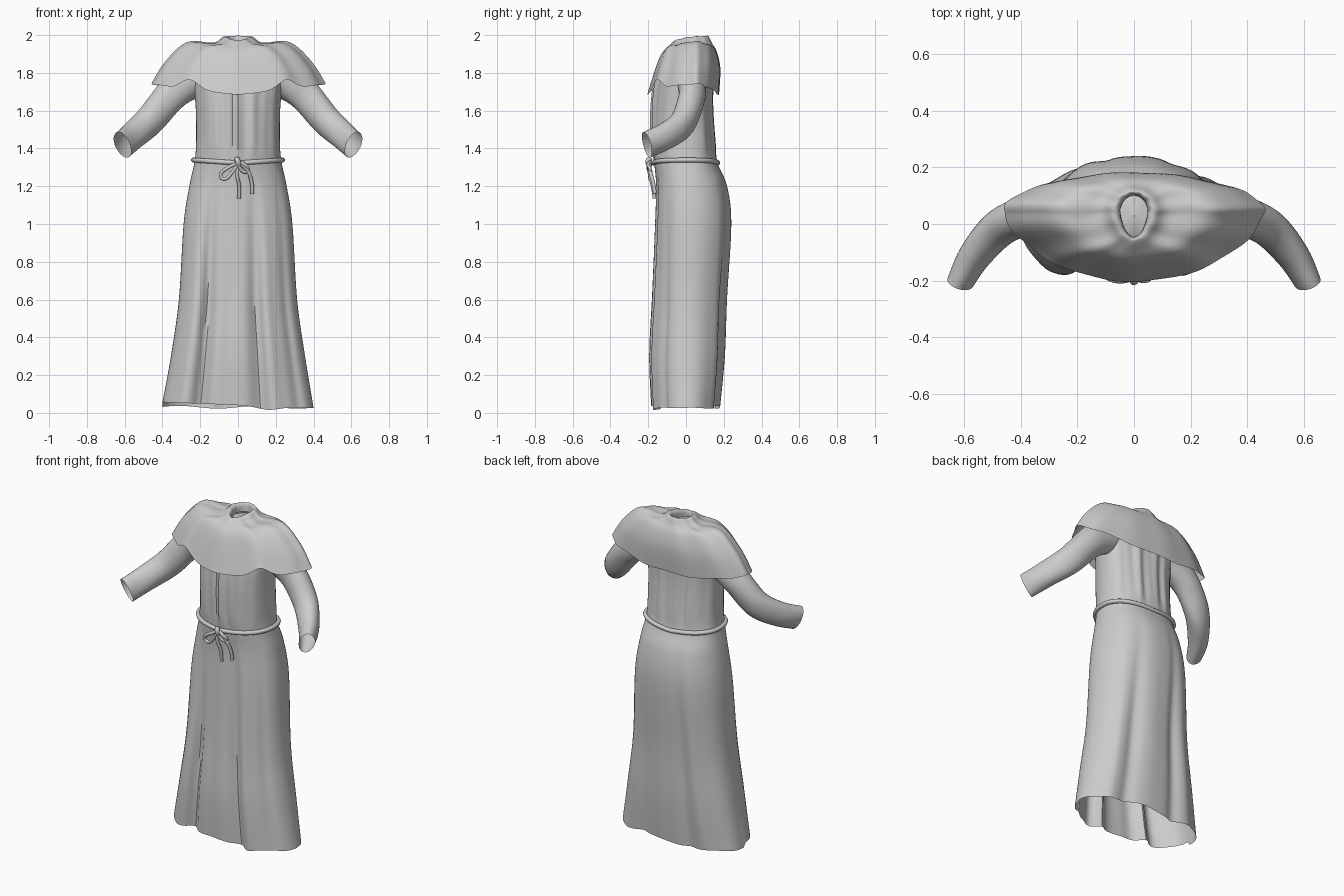
import bpy
from math import sin, cos, pi, exp
from mathutils import Vector

if "Cube" in bpy.data.objects:
    bpy.data.objects.remove(bpy.data.objects["Cube"])


def smooth_rows(rows, n):
    """Catmull-Rom through rows of numbers, n steps per span."""
    out = []
    for i in range(len(rows) - 1):
        p = [rows[max(0, min(len(rows) - 1, i + k))] for k in (-1, 0, 1, 2)]
        for j in range(n):
            t = j / n
            out.append([0.5 * (2 * b + (c - a) * t + (2 * a - 5 * b + 4 * c - d) * t * t
                               + (3 * b - a - 3 * c + d) * t ** 3) for a, b, c, d in zip(*p)])
    return out + [list(rows[-1])]


def loft(name, rings, angle=0.8):
    """Skin closed rings of equal point count into an open tube."""
    n = len(rings[0])
    verts = [v for r in rings for v in r]
    faces = [(i * n + j, i * n + (j + 1) % n, (i + 1) * n + (j + 1) % n, (i + 1) * n + j)
             for i in range(len(rings) - 1) for j in range(n)]
    me = bpy.data.meshes.new(name)
    me.from_pydata(verts, [], faces)
    ob = bpy.data.objects.new(name, me)
    bpy.context.collection.objects.link(ob)
    bpy.context.view_layer.objects.active = ob
    ob.select_set(True)
    bpy.ops.object.shade_smooth_by_angle(angle=angle)
    ob.select_set(False)
    return ob


def bump(x, centre, width):
    return exp(-((x - centre) / width) ** 2)


def spow(v, p):
    return abs(v) ** p * (1 if v >= 0 else -1)


# --- Robe body: z, half width, front y, back y, squareness exponent
BODY = [
    (0.03, 0.400, -0.175, 0.175, 0.74),
    (0.30, 0.355, -0.185, 0.20, 0.75),
    (0.60, 0.313, -0.172, 0.212, 0.78),
    (1.00, 0.288, -0.160, 0.238, 0.84),
    (1.20, 0.258, -0.157, 0.217, 0.88),
    (1.32, 0.232, -0.168, 0.168, 0.88),
    (1.42, 0.222, -0.178, 0.155, 0.88),
    (1.60, 0.223, -0.180, 0.140, 0.88),
    (1.75, 0.235, -0.165, 0.140, 0.9),
    (1.84, 0.230, -0.13, 0.145, 0.9),
    (1.90, 0.170, -0.08, 0.125, 0.9),
    (1.94, 0.055, -0.045, 0.100, 1.0),
]
FRONT_FOLDS = [(-0.74, 0.15, 0.035), (-0.50, 0.09, -0.04), (-0.3, 0.12, 0.010), (0.02, 0.16, 0.010),
               (0.30, 0.10, -0.038), (0.48, 0.10, 0.014), (0.80, 0.07, -0.02)]
BACK_FOLDS = [(-0.62, 0.12, 0.012), (-0.35, 0.10, -0.02), (0.10, 0.15, 0.006),
              (0.48, 0.12, -0.025), (0.75, 0.08, 0.01)]


def body_ring(row, n=128, grow=0.0):
    z, rx, yf, yb, p = row
    low = max(0, min(1, (1.30 - z) / 0.8))
    top = max(0, min(1, (z - 1.33) / 0.1)) * max(0, min(1, (1.85 - z) / 0.1))
    hem = max(0, 1 - z / 0.3)
    ring = []
    for j in range(n):
        a = 2 * pi * j / n
        u, s = spow(cos(a), p), sin(a)
        q = p + (0.22 * low if u > 0 else 0)  # right side of the skirt hangs slimmer
        y = 0.01 + (yb - 0.01 if s > 0 else 0.01 - yf) * spow(s, q)
        folds = FRONT_FOLDS if s < 0 else BACK_FOLDS
        d = low * sum(h * bump(u, c, w) for c, w, h in folds)
        d += top * (0.005 * sin(13 * u + 2 * z) + 0.003 * sin(23 * u))
        if s < 0:
            d += top * (0.010 * bump(u, 0, 0.06) - 0.014 * bump(u, -0.13, 0.07))
        y += (1 if s > 0 else -1) * d * abs(s) ** 0.7
        dz = (-0.018 * u - 0.02 * bump(u, 0.4, 0.2) + 0.012) if s < 0 else 0.008 * sin(6 * u)
        ring.append(((rx + grow) * u, y * (1 + grow * 4), z + hem * dz))
    return ring


body = [body_ring(r) for r in smooth_rows(BODY, 6)]
body.append([(x * 0.02, 0.03 + (y - 0.03) * 0.02, 1.945) for x, y, z in body[-1]])
loft("robe_body", body)

# --- Shoulder cape: half width, front y, back y, side z, front z, back z
CAPE = [
    (0.048, -0.045, 0.100, 1.945, 1.935, 1.945),
    (0.052, -0.050, 0.105, 1.980, 1.965, 1.985),
    (0.075, -0.060, 0.118, 1.992, 1.970, 1.995),
    (0.130, -0.090, 0.138, 1.958, 1.945, 1.955),
    (0.270, -0.130, 0.163, 1.962, 1.900, 1.910),
    (0.385, -0.162, 0.182, 1.860, 1.820, 1.820),
    (0.460, -0.203, 0.175, 1.742, 1.690, 1.682),
]


def cape_ring(row, t, n=112):
    rx, yf, yb, zs, zf, zb = row
    ring = []
    for j in range(n):
        a = 2 * pi * j / n
        c, s = cos(a), sin(a)
        y = 0.045 + (yb - 0.045 if s > 0 else 0.045 - yf) * spow(s, 1.0 if s > 0 else 1.3)
        z = zs * c * c + (zb if s > 0 else zf) * s * s
        if s < 0:  # raised notches where the cape lifts over the arms
            z += 0.06 * t ** 3 * bump(abs(c), 0.56, 0.14)
        ripple = 1 + 0.02 * sin(11 * a + 1) * (1 - t * 0.5) * min(1, 4 * t)
        z += 0.004 * sin(9 * a) * t
        ring.append((rx * c * ripple, 0.045 + (y - 0.045) * ripple, z))
    return ring


cape_rows = smooth_rows(CAPE, 5)
loft("shoulder_cape", [cape_ring(r, i / (len(cape_rows) - 1)) for i, r in enumerate(cape_rows)])

# --- Sleeves: x, y, z, depth radius, height radius
SLEEVE = [
    (0.200, 0.025, 1.780, 0.080, 0.100),
    (0.290, 0.032, 1.735, 0.074, 0.095),
    (0.375, 0.028, 1.660, 0.070, 0.085),
    (0.475, -0.015, 1.540, 0.066, 0.080),
    (0.560, -0.110, 1.463, 0.057, 0.074),
    (0.612, -0.207, 1.420, 0.044, 0.074),
]


def sleeve_rings(side, n=32):
    rows = smooth_rows(SLEEVE, 6)
    rings = []
    for i, (x, y, z, ra, rb) in enumerate(rows):
        t = Vector(rows[min(i + 1, len(rows) - 1)][:3]) - Vector(rows[max(i - 1, 0)][:3])
        t.normalize()
        up = Vector((0.3, 0, 1))
        up = (up - t * up.dot(t)).normalized()
        across = t.cross(up)
        ring = []
        for j in range(n):
            a = 2 * pi * j / n
            k = 1 + 0.02 * sin(3 * a + i * 0.4)
            v = Vector((x, y, z)) + across * (ra * k * cos(a)) + up * (rb * k * sin(a))
            ring.append((side * v.x, v.y, v.z))
        rings.append(ring if side > 0 else ring[::-1])
    return rings


for side, label in ((1, "right_sleeve"), (-1, "left_sleeve")):
    loft(label, sleeve_rings(side))


# --- Rope belt, bow and hanging ends
def cord(name, pts, radius, cyclic=False):
    cu = bpy.data.curves.new(name, 'CURVE')
    cu.dimensions = '3D'
    cu.bevel_depth = radius
    cu.bevel_resolution = 3
    cu.resolution_u = 6
    cu.use_fill_caps = True
    sp = cu.splines.new('BEZIER')
    sp.bezier_points.add(len(pts) - 1)
    for b, p in zip(sp.bezier_points, pts):
        b.co = p
        b.handle_left_type = b.handle_right_type = 'AUTO'
    sp.use_cyclic_u = cyclic
    ob = bpy.data.objects.new(name, cu)
    bpy.context.collection.objects.link(ob)
    return ob


belt = [(x, y, 1.323 + 0.016 * abs(x) / 0.24)
        for x, y, z in body_ring((1.33, 0.232, -0.168, 0.165, 0.88), 32, 0.004)]
cord("rope_belt", belt, 0.013, True)
Y = -0.188
cord("bow_loop_left", [(0.01, Y, 1.325), (-0.05, Y - 0.012, 1.30), (-0.092, Y, 1.255), (-0.075, Y, 1.238),
                       (-0.03, Y - 0.005, 1.275), (0.0, Y - 0.01, 1.32)], 0.010)
cord("bow_loop_right", [(0.0, Y, 1.33), (0.035, Y - 0.012, 1.315), (0.055, Y, 1.285), (0.035, Y, 1.275),
                        (0.0, Y - 0.01, 1.31)], 0.009)
cord("hanging_end_left", [(0.0, Y - 0.005, 1.325), (-0.006, Y - 0.005, 1.27), (0.006, Y + 0.012, 1.20),
                          (0.005, Y + 0.022, 1.135)], 0.010)
cord("hanging_end_right", [(0.005, Y - 0.005, 1.325), (0.05, Y - 0.003, 1.285), (0.072, Y + 0.014, 1.22),
                           (0.076, Y + 0.024, 1.16)], 0.010)
cord("knot", [(-0.006, Y - 0.002, 1.348), (0.0, Y - 0.014, 1.328), (0.004, Y - 0.002, 1.305)], 0.014)
